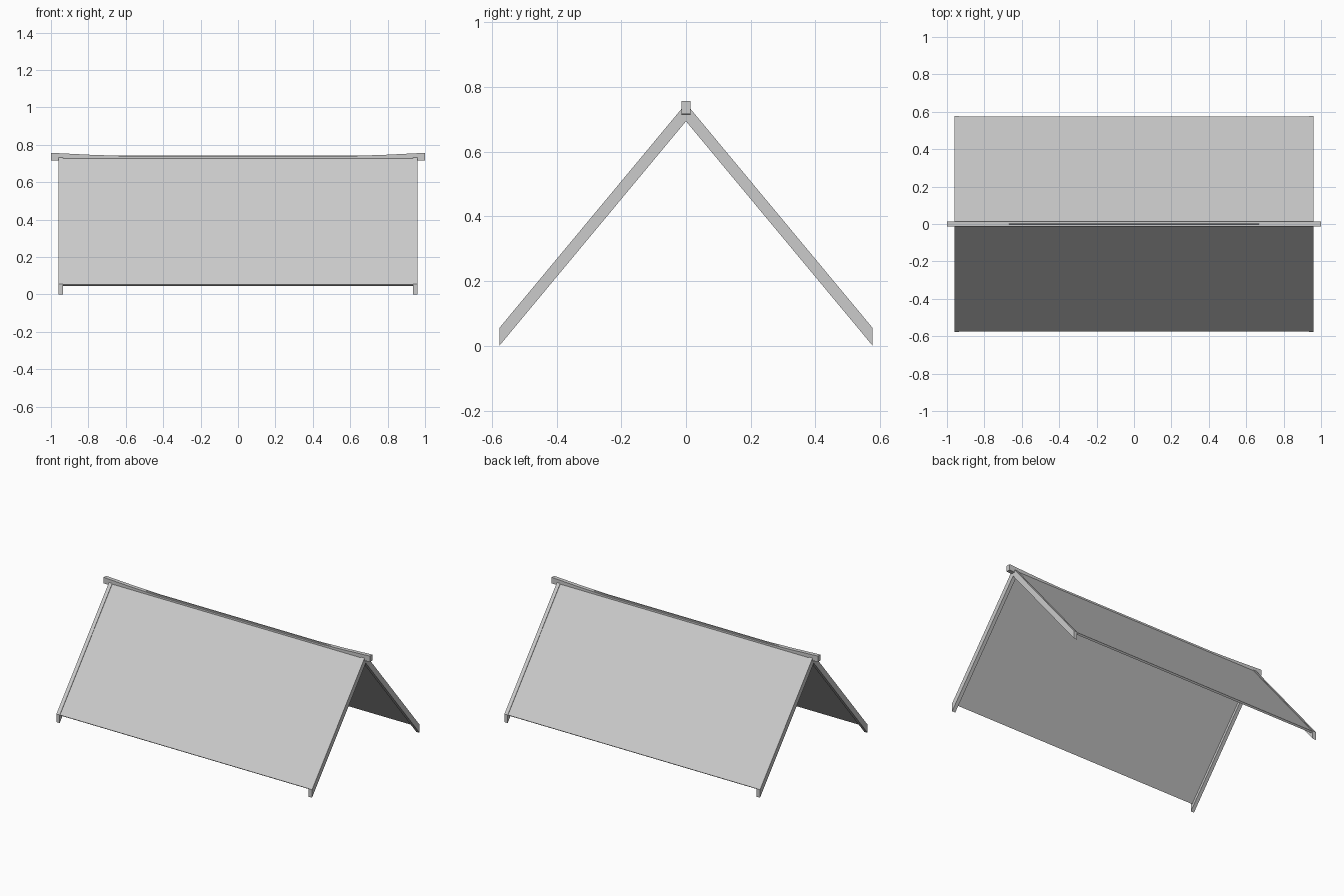
import bpy, bmesh, math

cube = bpy.data.objects.get("Cube")
if cube:
    bpy.data.objects.remove(cube, do_unlink=True)

grey = bpy.data.materials.new("light_grey")
grey.use_nodes = True
colour = (0.6, 0.6, 0.6, 1)
grey.diffuse_color = colour
grey.node_tree.nodes["Principled BSDF"].inputs["Base Color"].default_value = colour

HALF_SPAN, APEX, EAVE = 0.577, 0.749, 0.055
SLOPE = (APEX - EAVE) / HALF_SPAN
PITCH = math.atan(SLOPE)


def loft(name, sections):
    """Skin matching closed sections and cap both ends."""
    bm = bmesh.new()
    rings = [[bm.verts.new(p) for p in s] for s in sections]
    n = len(rings[0])
    for a, b in zip(rings, rings[1:]):
        for i in range(n):
            j = (i + 1) % n
            bm.faces.new((a[i], a[j], b[j], b[i]))
    bm.faces.new(rings[0])
    bm.faces.new(rings[-1])
    bmesh.ops.recalc_face_normals(bm, faces=bm.faces)
    mesh = bpy.data.meshes.new(name)
    bm.to_mesh(mesh)
    bm.free()
    mesh.materials.append(grey)
    obj = bpy.data.objects.new(name, mesh)
    bpy.context.collection.objects.link(obj)


def slope_slab(name, side, x0, x1, profile):
    """Extrude one roof slope's (y, z) profile along x."""
    loft(name, [[(x, side * y, z) for y, z in profile] for x in (x0, x1)])


# Gable boards with plumb-cut feet
board = [(0, APEX), (HALF_SPAN, EAVE), (HALF_SPAN, 0), (0, APEX - EAVE)]

# Roof sheets, set slightly below the board tops, with square-cut eaves
thick, top, reach = 0.013, APEX - 0.005, 0.574
eave_z = top - SLOPE * reach
sheet = [(0, top), (reach, eave_z),
         (reach - thick * math.sin(PITCH), eave_z - thick * math.cos(PITCH)),
         (0, top - thick / math.cos(PITCH))]

for side, label in ((-1, "front"), (1, "back")):
    slope_slab(label + "_roof_sheet", side, -0.936, 0.936, sheet)
    for end, hand in ((1, "left"), (-1, "right")):
        slope_slab(f"{label}_{hand}_gable_board", side, end * 0.935, end * 0.96, board)

# Ridge beam, gently upswept at both ends
half = [(0.6, 0.74), (0.8, 0.747), (0.96, 0.755), (1.0, 0.757)]
path = [(-x, z) for x, z in reversed(half)] + half
W, H = 0.0135, 0.04
loft("ridge_beam", [[(x, -W, z), (x, W, z), (x, W, z - H), (x, -W, z - H)] for x, z in path])
